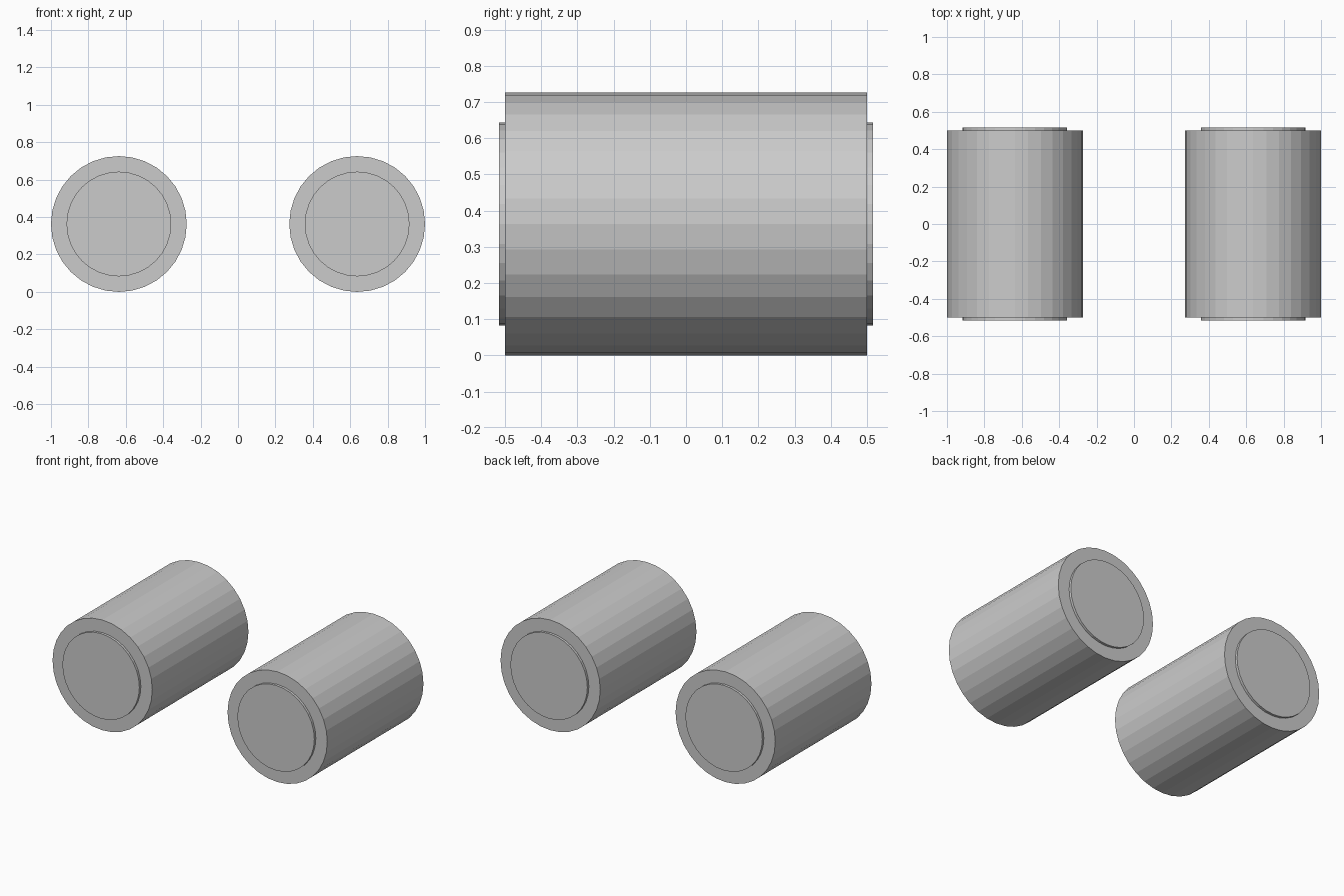
import bpy
import math

cube = bpy.data.objects.get("Cube")
if cube:
    bpy.data.objects.remove(cube, do_unlink=True)

RADIUS, HUB_RADIUS = 0.363, 0.28
HALF_LENGTH, HUB_DEPTH = 0.5, 0.016
CENTRE_X = 1 - RADIUS

grey = bpy.data.materials.new("light_grey")
grey.use_nodes = True
colour = (0.6, 0.6, 0.6, 1)
grey.diffuse_color = colour
grey.node_tree.nodes["Principled BSDF"].inputs["Base Color"].default_value = colour


def drum(name, radius, length, x, y):
    """Flat-shaded 32-sided cylinder lying along y."""
    bpy.ops.mesh.primitive_cylinder_add(
        vertices=32, radius=radius, depth=length,
        location=(x, y, RADIUS), rotation=(math.pi / 2, 0, 0))
    obj = bpy.context.object
    obj.name = name
    obj.data.materials.append(grey)


for side, sx in (("left", 1), ("right", -1)):
    # main roller body
    drum(side + "_roller", RADIUS, 2 * HALF_LENGTH, sx * CENTRE_X, 0)
    # raised disc on each end
    for end, sy in (("front", -1), ("back", 1)):
        drum(f"{side}_{end}_end_disc", HUB_RADIUS, HUB_DEPTH,
             sx * CENTRE_X, sy * (HALF_LENGTH + HUB_DEPTH / 2))
